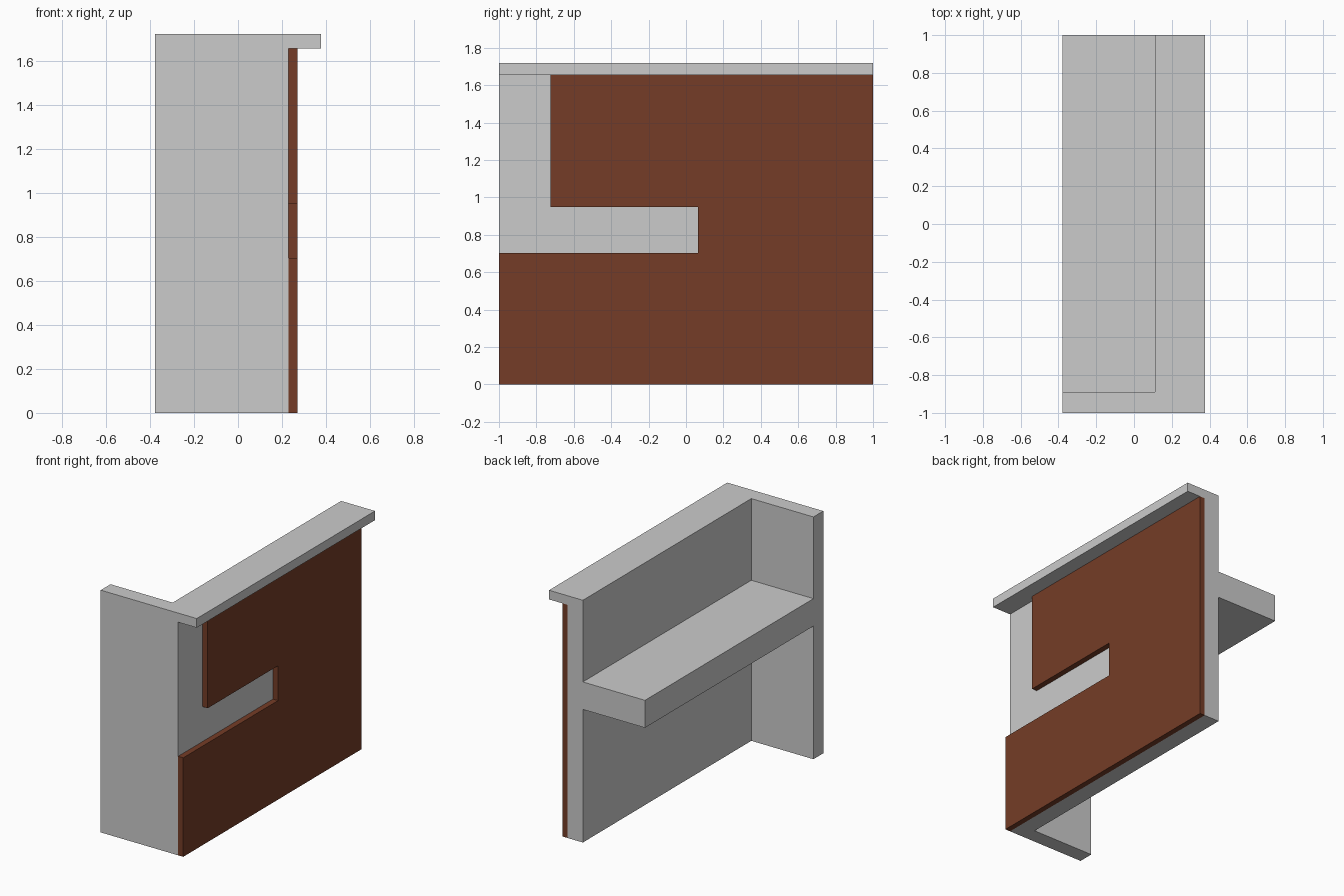
import bpy, bmesh
from mathutils import Vector

if "Cube" in bpy.data.objects:
    bpy.data.objects.remove(bpy.data.objects["Cube"])


def prism(name, profile, offset):
    """Extrude a flat 3D outline along offset."""
    bm = bmesh.new()
    face = bm.faces.new([bm.verts.new(p) for p in profile])
    ext = bmesh.ops.extrude_face_region(bm, geom=[face], use_keep_orig=True)
    moved = [v for v in ext["geom"] if isinstance(v, bmesh.types.BMVert)]
    bmesh.ops.translate(bm, verts=moved, vec=Vector(offset))
    bmesh.ops.recalc_face_normals(bm, faces=bm.faces)
    mesh = bpy.data.meshes.new(name)
    bm.to_mesh(mesh)
    bm.free()
    obj = bpy.data.objects.new(name, mesh)
    bpy.context.collection.objects.link(obj)
    return obj


def box(name, x0, x1, y0, y1, z0, z1):
    return prism(name, [(x0, y0, z0), (x1, y0, z0), (x1, y1, z0), (x0, y1, z0)],
                 (0, 0, z1 - z0))


X_BACK, X_IN, X_WALL, X_CLAD, X_LEDGE = -0.378, 0.11, 0.23, 0.27, 0.376
Y_IN, TOP, LEDGE_Z = -0.89, 1.72, 1.655

# L-shaped wall: long front wall with a return at one end
outline = [(X_BACK, -1), (X_WALL, -1), (X_WALL, 1), (X_IN, 1), (X_IN, Y_IN), (X_BACK, Y_IN)]
counter = prism("counter_body", [(x, y, 0) for x, y in outline], (0, 0, TOP))

# Overhanging top ledge and inner work shelf, fused into the wall
extras = [box("top_ledge", 0.17, X_LEDGE, -1, 1, LEDGE_Z, TOP),
          box("work_shelf", X_BACK, 0.17, -0.95, 1, 0.945, 1.14)]
bpy.context.view_layer.objects.active = counter
for part in extras:
    mod = counter.modifiers.new("fuse", 'BOOLEAN')
    mod.operation = 'UNION'
    mod.solver = 'EXACT'
    mod.object = part
    bpy.ops.object.modifier_apply(modifier=mod.name)
    bpy.data.objects.remove(part)

# Brown cladding with a stepped cut-out
clad = [(-1, 0), (1, 0), (1, LEDGE_Z), (-0.725, LEDGE_Z),
        (-0.725, 0.95), (0.063, 0.95), (0.063, 0.703), (-1, 0.703)]
panel = prism("front_cladding", [(X_WALL, y, z) for y, z in clad], (X_CLAD - X_WALL, 0, 0))
brown = bpy.data.materials.new("brown_wood")
brown.diffuse_color = (0.178, 0.046, 0.02, 1)
brown.use_nodes = True
brown.node_tree.nodes["Principled BSDF"].inputs["Base Color"].default_value = brown.diffuse_color
panel.data.materials.append(brown)
